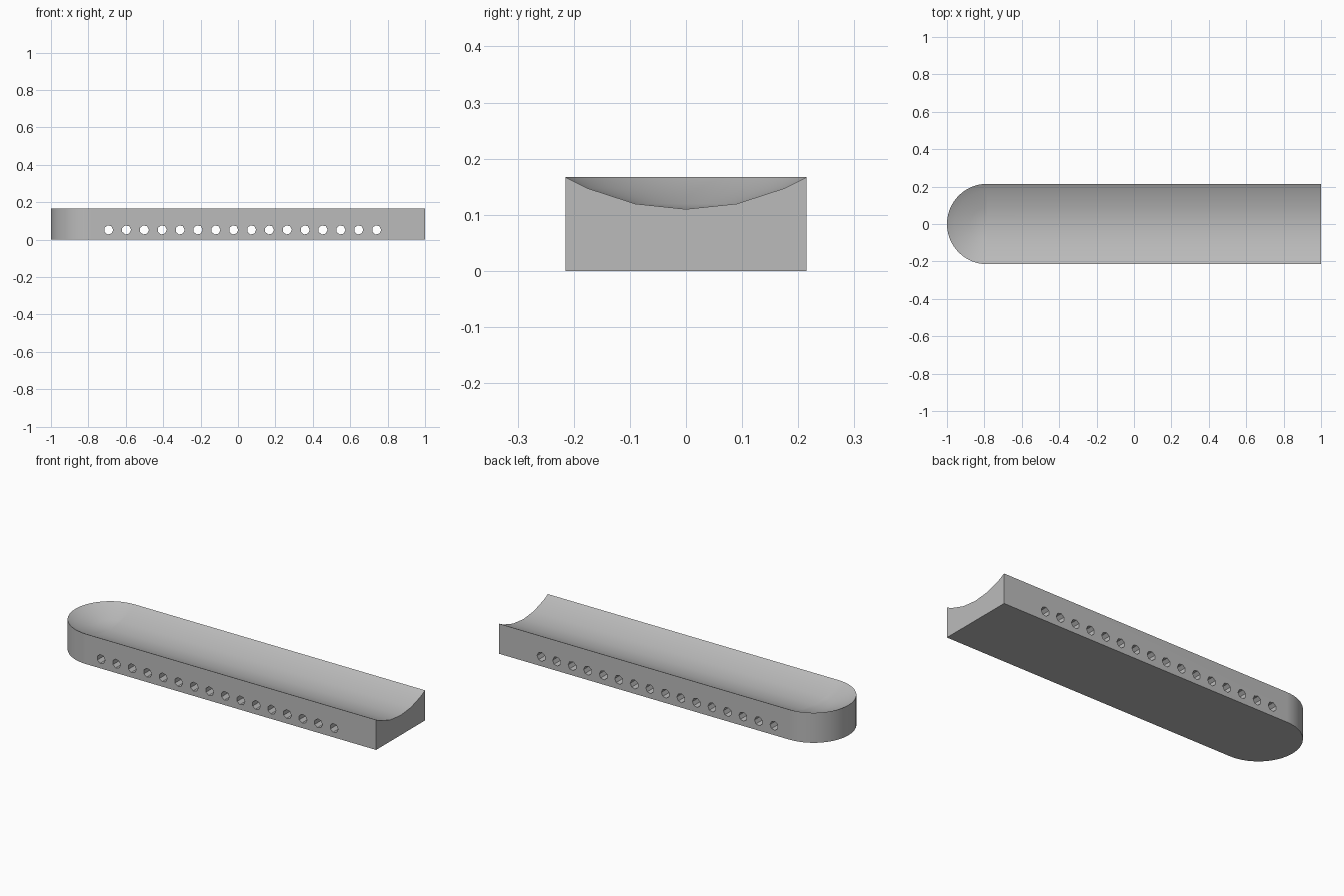
import bpy, bmesh
from math import sin, cos, pi, radians, asin

if "Cube" in bpy.data.objects:
    bpy.data.objects.remove(bpy.data.objects["Cube"])

HALF, TOP, END, BEND = 0.215, 0.167, 1.0, -0.785
R, FLOOR = 0.434, 0.11          # scoop radius and lowest height
ARC = 28                        # segments round the rounded end

grey = bpy.data.materials.new("plain_grey")
grey.use_nodes = True
colour = (0.5, 0.5, 0.5, 1)
grey.diffuse_color = colour
grey.node_tree.nodes["Principled BSDF"].inputs["Base Color"].default_value = colour


def make_object(name, bm):
    mesh = bpy.data.meshes.new(name)
    bm.to_mesh(mesh)
    bm.free()
    mesh.materials.append(grey)
    obj = bpy.data.objects.new(name, mesh)
    bpy.context.collection.objects.link(obj)
    return obj


def u_path(bm, r, z):
    """U-shaped row of vertices round the rounded end."""
    pts = [(END, -r)]
    for i in range(ARC + 1):
        a = pi * i / ARC
        pts.append((BEND - r * sin(a), -r * cos(a)))
    pts.append((END, r))
    return [bm.verts.new((x, y, z)) for x, y in pts]


# Body: nested U paths form the scooped top, then the outer wall
bm = bmesh.new()
rows = []
for a in (0, radians(12), radians(24), asin(HALF / R)):
    rows.append(u_path(bm, R * sin(a), FLOOR + R * (1 - cos(a))))
rows[-1][0].co.z = TOP
for v in rows[-1]:
    v.co.z = TOP
rows.append(u_path(bm, HALF, 0))
for inner, outer in zip(rows, rows[1:]):
    for i in range(len(inner) - 1):
        bm.faces.new((inner[i], inner[i + 1], outer[i + 1], outer[i]))
bm.faces.new(rows[-1])                                           # underside
bm.faces.new([r[0] for r in reversed(rows)] + [r[-1] for r in rows[1:]])  # square end
bmesh.ops.remove_doubles(bm, verts=bm.verts, dist=0.0001)
bmesh.ops.recalc_face_normals(bm, faces=bm.faces)
body = make_object("scooped_body", bm)

# Row of seven-sided holes right through the sides
bm = bmesh.new()
for k in range(16):
    x = -0.692 + k * 0.0955
    ring = [(x + 0.025 * cos(2 * pi * i / 7), 0.052 + 0.025 * sin(2 * pi * i / 7))
            for i in range(7)]
    front = [bm.verts.new((px, -0.3, pz)) for px, pz in ring]
    back = [bm.verts.new((px, 0.3, pz)) for px, pz in ring]
    bm.faces.new(front)
    bm.faces.new(back[::-1])
    for i in range(7):
        j = (i + 1) % 7
        bm.faces.new((front[j], front[i], back[i], back[j]))
bmesh.ops.recalc_face_normals(bm, faces=bm.faces)
cutter = make_object("hole_cutter", bm)

bpy.ops.object.select_all(action="DESELECT")
body.select_set(True)
bpy.context.view_layer.objects.active = body
cut = body.modifiers.new("holes", "BOOLEAN")
cut.operation, cut.solver, cut.object = "DIFFERENCE", "EXACT", cutter
bpy.ops.object.modifier_apply(modifier=cut.name)
bpy.data.objects.remove(cutter)

# Smooth scoop and rounded end, crisp edges elsewhere
bpy.ops.object.shade_smooth_by_angle(angle=radians(20))
weighted = body.modifiers.new("even_shading", "WEIGHTED_NORMAL")
weighted.keep_sharp = True
